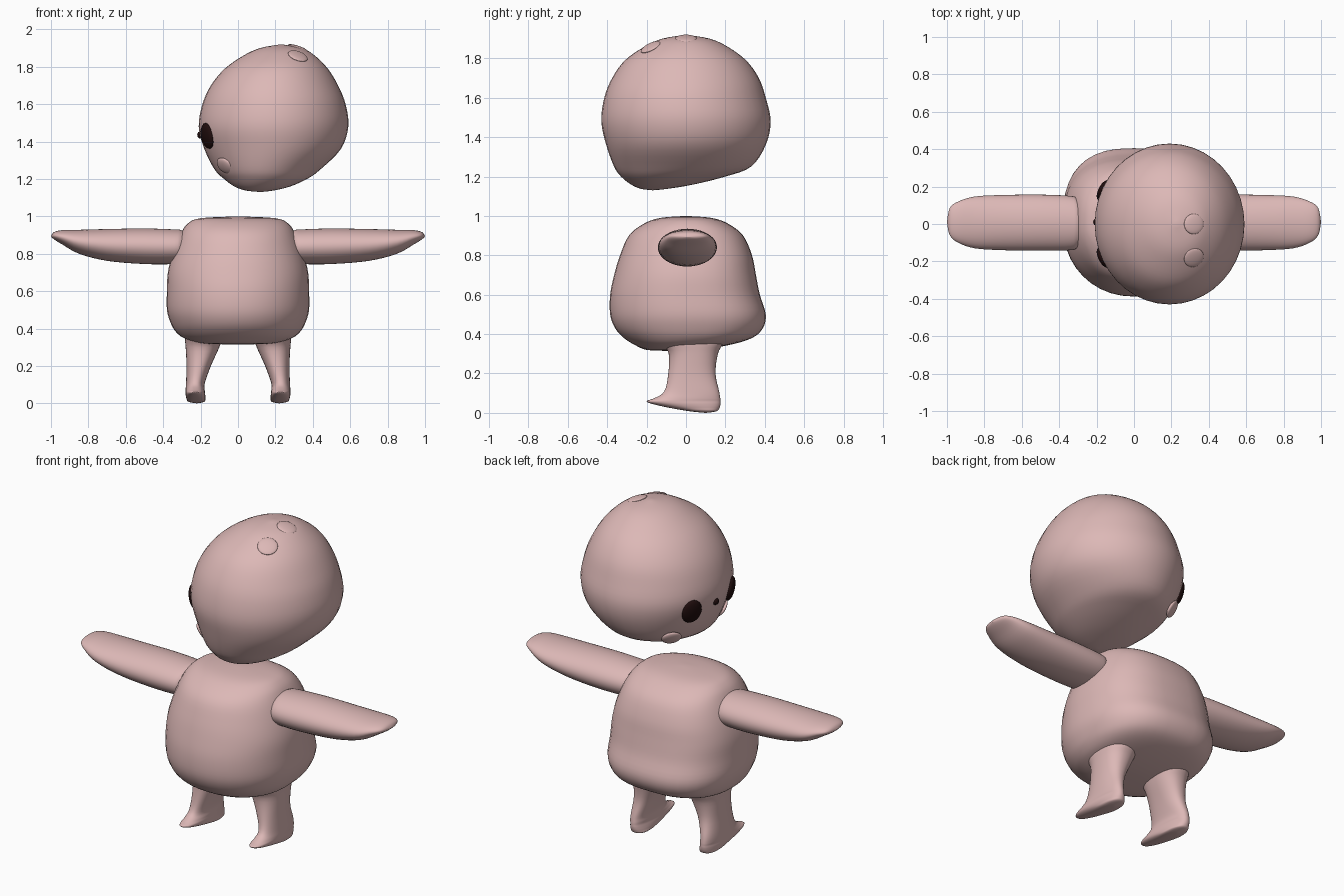
import bpy, bmesh, math
from mathutils import Vector, Matrix

if "Cube" in bpy.data.objects:
    bpy.data.objects.remove(bpy.data.objects["Cube"], do_unlink=True)


def make_material(name, colour):
    mat = bpy.data.materials.new(name)
    mat.use_nodes = True
    mat.diffuse_color = colour
    mat.node_tree.nodes["Principled BSDF"].inputs["Base Color"].default_value = colour
    return mat


SKIN = make_material("soft pink", (0.72, 0.48, 0.47, 1))
DARK = make_material("dark brown", (0.014, 0.004, 0.004, 1))


def finish(name, bm, mat):
    bmesh.ops.remove_doubles(bm, verts=bm.verts, dist=0.0005)
    bmesh.ops.recalc_face_normals(bm, faces=bm.faces)
    mesh = bpy.data.meshes.new(name)
    for face in bm.faces:
        face.smooth = True
    bm.to_mesh(mesh)
    bm.free()
    mesh.materials.append(mat)
    obj = bpy.data.objects.new(name, mesh)
    bpy.context.collection.objects.link(obj)
    return obj


def spline(rings, steps=4):
    """Smooth curve through rings of (position, low a, high a, low b, high b)."""
    last = len(rings) - 1
    out = []
    for i in range(last):
        quad = [rings[min(max(i + k, 0), last)] for k in (-1, 0, 1, 2)]
        for s in range(steps):
            t = s / steps
            out.append([q + t * ((r - p) + t * ((2*p - 5*q + 4*r - w)
                        + t * (3*q - p - 3*r + w))) / 2
                        for p, q, r, w in zip(*quad)])
    return out + [rings[-1]]


def loft(name, rings, axis="z", side=1, low_power=2, high_power=2, sides=40):
    """Rounded cross-sections along an axis; the power sets how square they are."""
    bm = bmesh.new()
    loops = []
    for pos, a0, a1, b0, b1 in spline(rings):
        loop = []
        for k in range(sides):
            ang = math.tau * k / sides
            c, s = math.cos(ang), math.sin(ang)
            power = 2 / (high_power if s > 0 else low_power)
            a = (a0 + a1) / 2 + (a1 - a0) / 2 * math.copysign(abs(c) ** power, c)
            b = (b0 + b1) / 2 + (b1 - b0) / 2 * math.copysign(abs(s) ** power, s)
            x, y, z = (a, b, pos) if axis == "z" else (pos, a, b)
            loop.append(bm.verts.new((side * x, y, z)))
        loops.append(loop)
    for low, high in zip(loops, loops[1:]):
        for k in range(sides):
            n = (k + 1) % sides
            bm.faces.new((low[k], low[n], high[n], high[k]))
    bm.faces.new(loops[0])
    bm.faces.new(loops[-1])
    return finish(name, bm, SKIN)


HEAD_CENTRE = Vector((0.19, 0, 1.5))


def button(name, place, width, height, depth, mat):
    """Flattened ball lying on the head."""
    place = Vector(place)
    turn = (place - HEAD_CENTRE).to_track_quat("Z", "Y").to_matrix().to_4x4()
    bm = bmesh.new()
    bmesh.ops.create_uvsphere(bm, u_segments=24, v_segments=14, radius=1)
    bm.transform(Matrix.Translation(place) @ turn @ Matrix.Diagonal((width, height, depth, 1)))
    return finish(name, bm, mat)


# Head, tilted underneath and turned to the side
loft("head", [
    (1.13, .12, .12, -.17, -.17),
    (1.138, .04, .19, -.23, -.09),
    (1.16, -.02, .28, -.28, .04),
    (1.2, -.075, .37, -.33, .2),
    (1.25, -.125, .44, -.365, .33),
    (1.36, -.18, .55, -.405, .405),
    (1.48, -.21, .59, -.43, .43),
    (1.6, -.19, .575, -.415, .405),
    (1.7, -.145, .535, -.375, .37),
    (1.79, -.07, .48, -.31, .305),
    (1.86, .03, .41, -.21, .21),
    (1.9, .12, .34, -.12, .12),
    (1.92, .23, .23, 0, 0)])

# Body, squarer at the back
loft("body", [
    (.315, 0, 0, -.1, -.1),
    (.32, -.18, .18, -.2, .06),
    (.345, -.28, .28, -.26, .22),
    (.38, -.33, .33, -.315, .335),
    (.43, -.36, .36, -.36, .39),
    (.5, -.38, .38, -.385, .405),
    (.6, -.38, .38, -.385, .375),
    (.7, -.375, .375, -.365, .355),
    (.8, -.35, .35, -.335, .335),
    (.9, -.31, .31, -.29, .29),
    (.96, -.27, .27, -.215, .215),
    (.99, -.2, .2, -.13, .13),
    (1.0, 0, 0, 0, 0)], low_power=2.1, high_power=2.6)

ARM = [
    (.25, -.1, .1, .79, .9),
    (.3, -.125, .135, .755, .925),
    (.34, -.14, .15, .745, .93),
    (.5, -.143, .157, .745, .935),
    (.7, -.14, .155, .762, .932),
    (.85, -.13, .147, .8, .928),
    (.94, -.1, .12, .85, .926),
    (.985, -.06, .085, .878, .915),
    (1.0, .01, .01, .893, .893)]

LEG = [
    (0, .22, .22, .1, .1),
    (.008, .18, .265, .02, .155),
    (.025, .175, .275, -.08, .17),
    (.045, .175, .28, -.17, .175),
    (.06, .177, .28, -.2, .175),
    (.075, .178, .28, -.16, .174),
    (.11, .177, .278, -.11, .168),
    (.2, .145, .275, -.09, .15),
    (.3, .1, .28, -.088, .162),
    (.36, .08, .285, -.12, .19),
    (.42, .08, .28, -.12, .19)]

# Paired limbs
for label, side in (("left", 1), ("right", -1)):
    loft(label + "_arm", ARM, axis="x", side=side)
    loft(label + "_leg", LEG, side=side, low_power=2.3, high_power=2.3)

# Face, looking sideways
for label, side in (("left", -1), ("right", 1)):
    button(label + "_eye", (-.163, .18 * side, 1.43), .06, .07, .025, DARK)
    button(label + "_cheek", (-.07, .235 * side, 1.27), .055, .05, .016, SKIN)
button("nose", (-.2, .01, 1.435), .02, .02, .018, DARK)

# Small pads on the crown
for number, y, z in ((1, 0, 1.9), (2, -.18, 1.857)):
    button("crown_pad_%d" % number, (.32, y, z), .055, .055, .012, SKIN)
